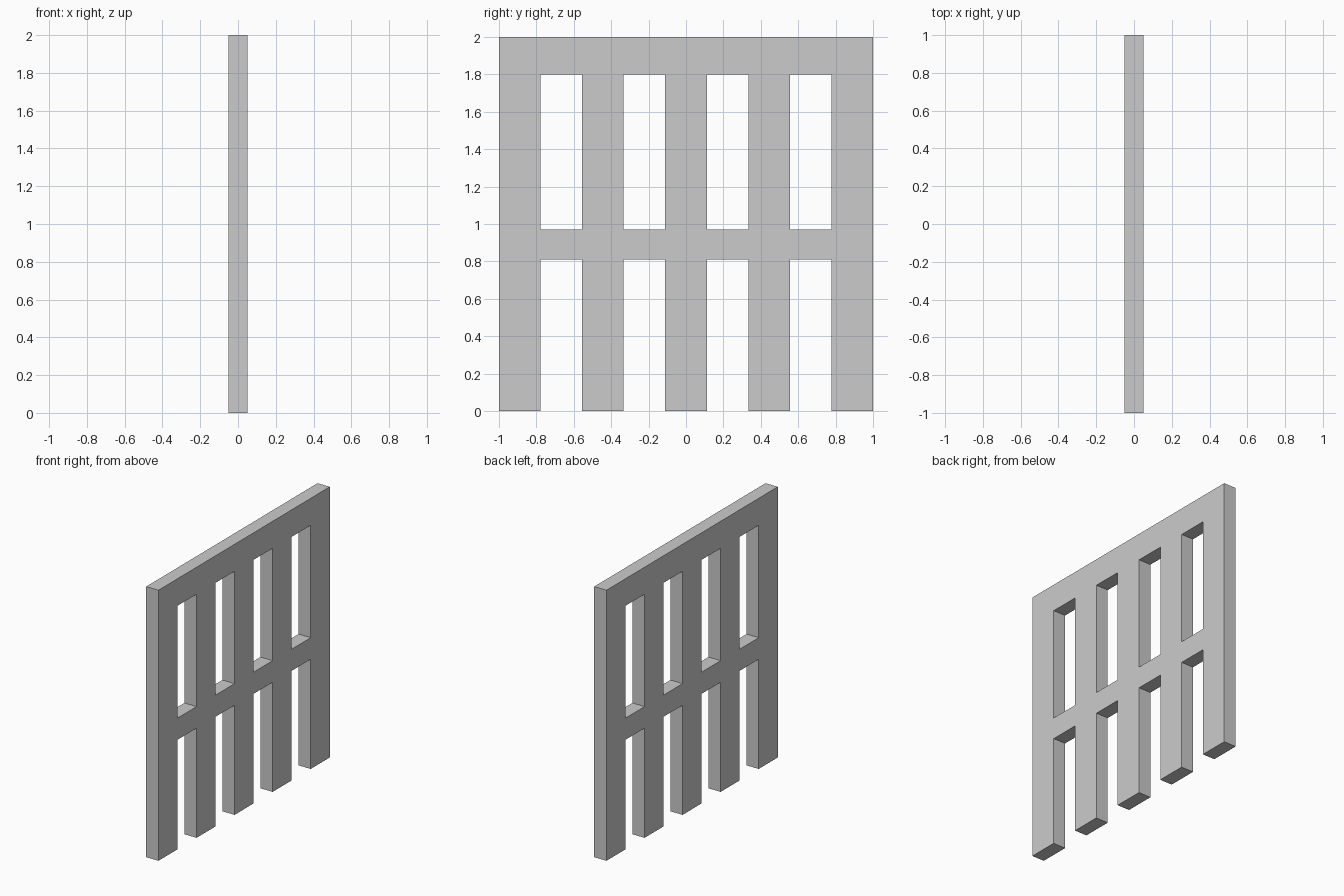
import bpy, bmesh

if "Cube" in bpy.data.objects:
    bpy.data.objects.remove(bpy.data.objects["Cube"])

THICKNESS = 0.10
COLUMNS = 9                                # five slats, four gaps
ys = [-1 + 2 * i / COLUMNS for i in range(COLUMNS + 1)]
zs = [0, 0.81, 0.97, 1.80, 2.0]            # lower bay, mid rail, upper bay, top rail

bm = bmesh.new()
grid = [[bm.verts.new((-THICKNESS / 2, y, z)) for z in zs] for y in ys]

# Slats fill even columns; rails fill odd rows
for i in range(COLUMNS):
    for j in range(len(zs) - 1):
        if i % 2 == 0 or j % 2 == 1:
            bm.faces.new((grid[i][j], grid[i + 1][j], grid[i + 1][j + 1], grid[i][j + 1]))

# Thicken the flat lattice into one solid panel
out = bmesh.ops.extrude_face_region(bm, geom=bm.faces[:], use_keep_orig=True)
moved = [v for v in out["geom"] if isinstance(v, bmesh.types.BMVert)]
bmesh.ops.translate(bm, verts=moved, vec=(THICKNESS, 0, 0))
bmesh.ops.recalc_face_normals(bm, faces=bm.faces[:])

mesh = bpy.data.meshes.new("slatted_panel")
bm.to_mesh(mesh)
bm.free()
panel = bpy.data.objects.new("slatted_panel", mesh)
bpy.context.collection.objects.link(panel)
